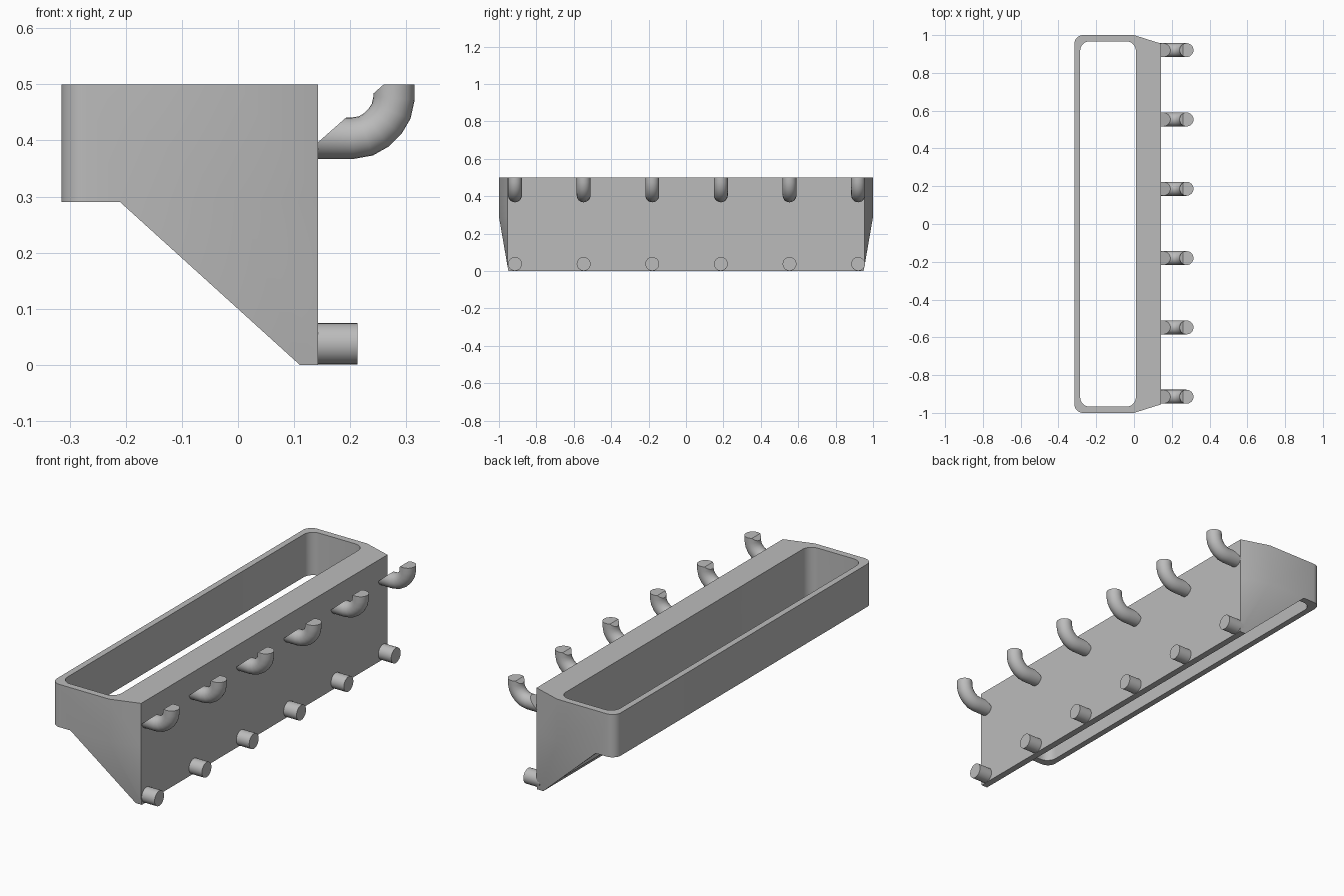
import bpy, bmesh, math
from mathutils import Vector

cube = bpy.data.objects.get("Cube")
if cube:
    bpy.data.objects.remove(cube, do_unlink=True)

grey = bpy.data.materials.new("light grey plastic")
grey.use_nodes = True
COLOUR = (0.5, 0.5, 0.5, 1)
grey.diffuse_color = COLOUR
grey.node_tree.nodes["Principled BSDF"].inputs["Base Color"].default_value = COLOUR

TOP, RIM = 0.5, 0.29          # tray height range
BACK, END = 0.143, 0.955      # mounting face and its half length


def add_object(name, bm):
    bmesh.ops.recalc_face_normals(bm, faces=bm.faces)
    mesh = bpy.data.meshes.new(name)
    bm.to_mesh(mesh)
    bm.free()
    mesh.materials.append(grey)
    obj = bpy.data.objects.new(name, mesh)
    bpy.context.collection.objects.link(obj)
    return obj


def hull(name, points):
    bm = bmesh.new()
    for p in points:
        bm.verts.new(p)
    res = bmesh.ops.convex_hull(bm, input=bm.verts)
    loose = [v for v in bm.verts if not v.link_faces]
    bmesh.ops.delete(bm, geom=loose, context='VERTS')
    bmesh.ops.dissolve_limit(bm, angle_limit=0.01, verts=bm.verts, edges=bm.edges)
    return add_object(name, bm)


def corner(cx, cy, r, sx, sy, steps=8):
    return [(cx + sx * r * math.cos(a), cy + sy * r * math.sin(a))
            for a in (math.pi / 2 * i / steps for i in range(steps + 1))]


def smooth(obj, angle=30):
    bpy.ops.object.select_all(action='DESELECT')
    obj.select_set(True)
    bpy.context.view_layer.objects.active = obj
    bpy.ops.object.shade_smooth_by_angle(angle=math.radians(angle))


def combine(obj, other, operation):
    mod = obj.modifiers.new(operation.lower(), 'BOOLEAN')
    mod.operation, mod.object, mod.solver = operation, other, 'EXACT'
    bpy.context.view_layer.objects.active = obj
    bpy.ops.object.modifier_apply(modifier=mod.name)
    bpy.data.objects.remove(other, do_unlink=True)


# Tray: rounded front, tapering to the mounting face
outline = []
for s in (-1, 1):
    outline += corner(-0.27, s * 0.955, 0.045, -1, s) + [(0, s), (BACK, s * END)]
tray = hull("tray_and_back", [(x, y, z) for x, y in outline for z in (RIM, TOP)])

# Sloping bracket under the tray
bracket = hull("bracket", [p for s in (-1, 1) for p in (
    (-0.21, s, RIM), (0, s, RIM), (BACK, s * END, RIM),
    (0.11, s * 0.95, 0), (BACK, s * 0.95, 0), (BACK, s * END, 0.03))])
combine(tray, bracket, 'UNION')

# Long opening right through the tray
hole = [p for sx, cx in ((-1, -0.235), (1, -0.04)) for sy in (-1, 1)
        for p in corner(cx, sy * 0.917, 0.05, sx, sy)]
cutter = hull("opening_cutter", [(x, y, z) for x, y in hole for z in (-0.1, 0.6)])
cutter.hide_render = True
combine(tray, cutter, 'DIFFERENCE')
smooth(tray, 20)


# Round bar swept along a path in the xz plane
def bar(name, path, y, radius=0.037, sides=24):
    bm = bmesh.new()
    pts = [Vector((x, 0, z)) for x, z in path]
    rings = []
    for i, p in enumerate(pts):
        t = (pts[min(i + 1, len(pts) - 1)] - pts[max(i - 1, 0)]).normalized()
        n = Vector((-t.z, 0, t.x))
        rings.append([bm.verts.new(p + n * radius * math.cos(a) + Vector((0, y + radius * math.sin(a), 0)))
                      for a in (math.tau * k / sides for k in range(sides))])
    for a, b in zip(rings, rings[1:]):
        for k in range(sides):
            j = (k + 1) % sides
            bm.faces.new((a[k], a[j], b[j], b[k]))
    bm.faces.new(rings[0])
    bm.faces.new(rings[-1])
    return bm


def slice_off(bm, point, normal):
    geom = bm.verts[:] + bm.edges[:] + bm.faces[:]
    cut = bmesh.ops.bisect_plane(bm, geom=geom, plane_co=point, plane_no=normal, clear_outer=True)
    edges = [e for e in cut["geom_cut"] if isinstance(e, bmesh.types.BMEdge)]
    bmesh.ops.holes_fill(bm, edges=edges, sides=0)


# Six pegs below and six upturned hooks above
HOOK = [(0.12, 0.404), (0.205, 0.404), (0.228, 0.408), (0.247, 0.419), (0.262, 0.434),
        (0.273, 0.452), (0.278, 0.475), (0.278, 0.52)]
for i in range(6):
    y = (i - 2.5) * 0.367 + 0.003
    peg = add_object(f"lower_peg_{i + 1}", bar("peg", [(0.125, 0.0375), (0.213, 0.0375)], y))
    smooth(peg)
    bm = bar("hook", HOOK, y)
    slice_off(bm, (0.26, 0, TOP), (-0.66, 0, 0.75))
    slice_off(bm, (0, 0, TOP), (0, 0, 1))
    smooth(add_object(f"upper_hook_{i + 1}", bm))
